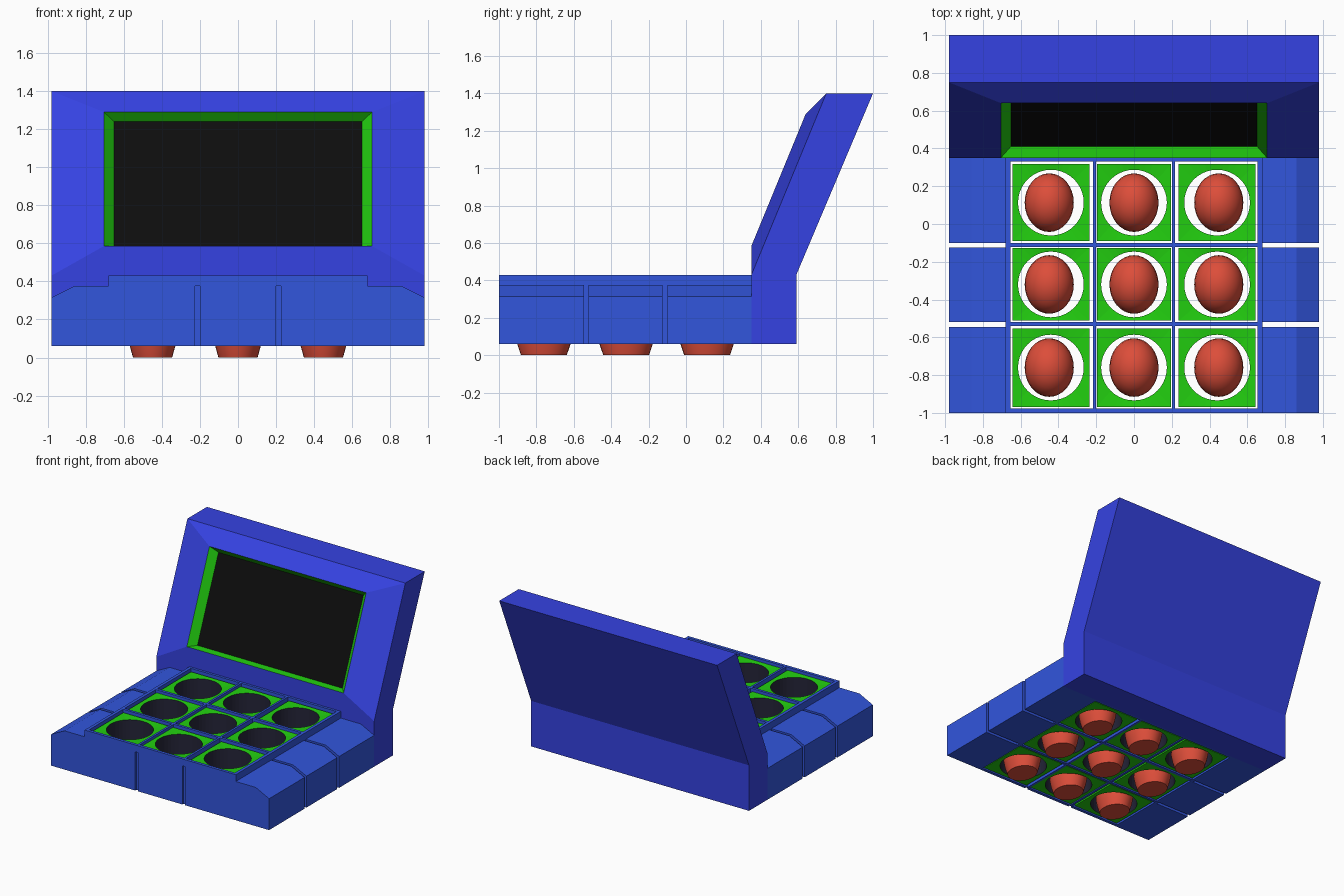
import bpy, bmesh, math

if "Cube" in bpy.data.objects:
    bpy.data.objects.remove(bpy.data.objects["Cube"])


def material(name, rgb):
    m = bpy.data.materials.new(name)
    m.diffuse_color = (*rgb, 1)
    m.use_nodes = True
    m.node_tree.nodes["Principled BSDF"].inputs["Base Color"].default_value = m.diffuse_color
    return m


BASE = material("base_blue", (0.032, 0.092, 0.72))
HOUSING = material("housing_blue", (0.036, 0.055, 0.76))
GREEN = material("green", (0.016, 0.62, 0.005))
BLACK = material("screen_black", (0.004, 0.004, 0.004))
DARK = material("dark_navy", (0.018, 0.018, 0.04))
RED = material("red", (0.72, 0.075, 0.042))


def finish(bm, name, mats, smooth=False):
    bmesh.ops.recalc_face_normals(bm, faces=bm.faces)
    me = bpy.data.meshes.new(name)
    bm.to_mesh(me)
    bm.free()
    for m in mats:
        me.materials.append(m)
    ob = bpy.data.objects.new(name, me)
    bpy.context.collection.objects.link(ob)
    if smooth:
        bpy.context.view_layer.objects.active = ob
        ob.select_set(True)
        bpy.ops.object.shade_smooth_by_angle(angle=math.radians(35))
        ob.select_set(False)
    return ob


def box(name, x, y, z, mat):
    bm = bmesh.new()
    bmesh.ops.create_cube(bm, size=1)
    for v in bm.verts:
        v.co = [r[0] if c < 0 else r[1] for c, r in zip(v.co, (x, y, z))]
    return finish(bm, name, [mat])


def prism(name, xz, y0, y1, mat):
    bm = bmesh.new()
    a = [bm.verts.new((x, y0, z)) for x, z in xz]
    b = [bm.verts.new((x, y1, z)) for x, z in xz]
    bm.faces.new(a)
    bm.faces.new(b)
    for i in range(len(a)):
        j = (i + 1) % len(a)
        bm.faces.new((a[i], a[j], b[j], b[i]))
    return finish(bm, name, [mat])


# Screen housing: leaning slab with raised bezel, green rim and recessed screen
bm = bmesh.new()
sides = [[bm.verts.new((s * 0.98, y, z)) for y, z in
          ((0.35, 0.06), (0.35, 0.43), (0.75, 1.4), (1.0, 1.4), (0.59, 0.43), (0.59, 0.06))]
         for s in (-1, 1)]
L, R = sides
for i in range(6):
    if i != 1:
        j = (i + 1) % 6
        bm.faces.new((L[i], L[j], R[j], R[i]))
for S in sides:
    bm.faces.new((S[0], S[1], S[4], S[5]))
    bm.faces.new((S[1], S[2], S[3], S[4]))


def rect(x, lo, hi):
    return [bm.verts.new(p) for p in ((-x, *lo), (x, *lo), (x, *hi), (-x, *hi))]


outer = [L[1], R[1], R[2], L[2]]
bezel = rect(0.705, (0.35, 0.585), (0.64, 1.29))
glass = rect(0.652, (0.41, 0.587), (0.68, 1.24))
for a, b, mi in ((outer, bezel, 0), (bezel, glass, 1)):
    for i in range(4):
        j = (i + 1) % 4
        bm.faces.new((a[i], a[j], b[j], b[i])).material_index = mi
bm.faces.new(glass).material_index = 2
finish(bm, "screen_housing", [HOUSING, GREEN, BLACK])

# Side wings in three segments with open gaps between them
for s, side in ((-1, "left"), (1, "right")):
    xz = [(s * x, z) for x, z in
          ((0.665, 0.06), (0.98, 0.06), (0.98, 0.315), (0.86, 0.375), (0.665, 0.375))]
    for k, (y0, y1) in enumerate(((-1, -0.545), (-0.52, -0.125), (-0.1, 0.35))):
        prism(f"{side}_wing_{k}", xz, y0, y1, BASE)

# Front panels with two slots, under a top strip
for k, x in enumerate(((-0.68, -0.225), (-0.2, 0.2), (0.225, 0.68))):
    box(f"front_panel_{k}", x, (-1, -0.985), (0.06, 0.375), BASE)
box("front_strip", (-0.68, 0.68), (-1, -0.985), (0.375, 0.43), BASE)

# Grid walls around the cells
for k, (a, b) in enumerate(((-0.68, -0.655), (-0.217, -0.2), (0.2, 0.217), (0.655, 0.68))):
    box(f"long_wall_{k}", (a, b), (-0.985, 0.35), (0.06, 0.43), BASE)
for k, (a, b) in enumerate(((-0.985, -0.976), (-0.541, -0.52), (-0.122, -0.1), (0.33, 0.35))):
    box(f"cross_wall_{k}", (-0.68, 0.68), (a, b), (0.06, 0.43), BASE)


# Green key block with a round dark-lined hole
def key_block(name, cx, cy, hx, hy, r, n=40):
    bm = bmesh.new()
    rings = [[], [], [], []]
    for i in range(n):
        a = 2 * math.pi * i / n
        c, s = math.cos(a), math.sin(a)
        m = max(abs(c), abs(s))
        o = (cx + hx * c / m, cy + hy * s / m)
        q = (cx + r * c, cy + r * s)
        for ring, p, z in zip(rings, (o, o, q, q), (0.065, 0.41, 0.405, 0.065)):
            ring.append(bm.verts.new((*p, z)))
    for k in range(4):
        A, B = rings[k], rings[(k + 1) % 4]
        for i in range(n):
            j = (i + 1) % n
            f = bm.faces.new((A[i], A[j], B[j], B[i]))
            f.material_index = 1 if k == 2 else 0
    finish(bm, name, [GREEN, DARK])


# Red domed button hanging in the hole
def button(name, cx, cy, n=32):
    bm = bmesh.new()
    prof = [(0.79, 0.0), (0.92, 0.06), (1.0, 0.12)]
    prof += [(math.cos(math.radians(t)), 0.12 + 0.14 * math.sin(math.radians(t)))
             for t in range(15, 90, 15)]
    rings = [[bm.verts.new((cx + 0.13 * f * math.cos(2 * math.pi * i / n),
                            cy + 0.155 * f * math.sin(2 * math.pi * i / n), z))
              for i in range(n)] for f, z in prof]
    for A, B in zip(rings, rings[1:]):
        for i in range(n):
            j = (i + 1) % n
            bm.faces.new((A[i], A[j], B[j], B[i]))
    bm.faces.new(rings[0])
    tip = bm.verts.new((cx, cy, 0.26))
    for i in range(n):
        bm.faces.new((rings[-1][i], rings[-1][(i + 1) % n], tip))
    finish(bm, name, [RED], True)


for c, (cx, hx) in enumerate(((-0.44, 0.204), (0, 0.197), (0.44, 0.204))):
    for r, (cy, hy) in enumerate(((-0.76, 0.208), (-0.32, 0.192), (0.113, 0.204))):
        key_block(f"key_block_{r}_{c}", cx, cy, hx, hy, 0.174)
        button(f"button_{r}_{c}", cx * 1.02, cy, 32)
